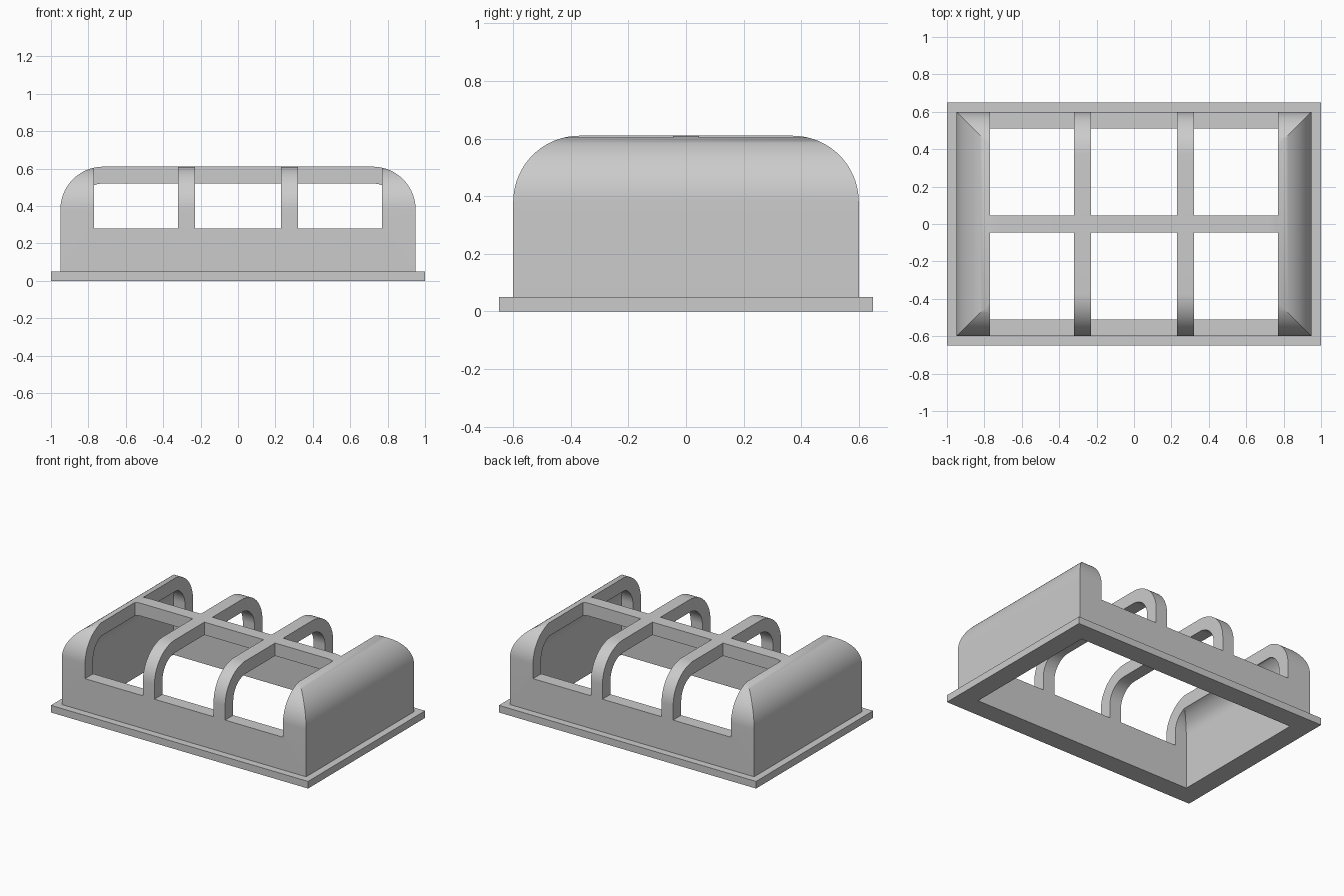
import bpy, bmesh
from math import sin, cos, pi, radians

cube = bpy.data.objects.get("Cube")
if cube:
    bpy.data.objects.remove(cube, do_unlink=True)

HALF_X, HALF_Y, HEIGHT = 0.95, 0.6, 0.61   # outer body
WALL, RADIUS = 0.09, 0.23
SILL, BAR, WINDOW_END = 0.28, 0.045, 0.77  # BAR is half a bar's width
RIB_X = 0.275
STEPS = 20

grey = bpy.data.materials.new("light grey")
grey.use_nodes = True
colour = (0.6, 0.6, 0.6, 1)
grey.diffuse_color = colour
grey.node_tree.nodes["Principled BSDF"].inputs["Base Color"].default_value = colour


def make_object(name, bm):
    bmesh.ops.recalc_face_normals(bm, faces=bm.faces)
    mesh = bpy.data.meshes.new(name)
    bm.to_mesh(mesh)
    bm.free()
    mesh.materials.append(grey)
    obj = bpy.data.objects.new(name, mesh)
    bpy.context.collection.objects.link(obj)
    return obj


def shoulder(height, radius):
    """Quarter-round profile as (inset, z) pairs."""
    angles = [pi / 2 * i / STEPS for i in range(STEPS + 1)]
    return [(radius * (1 - cos(a)), height - radius + radius * sin(a)) for a in angles]


def rectangle_loft(name, half_x, half_y, profile):
    """Stack of rectangles, each inset from the base size, with mitred corners."""
    bm = bmesh.new()
    rings = []
    for inset, z in profile:
        x, y = half_x - inset, half_y - inset
        rings.append([bm.verts.new((sx * x, sy * y, z))
                      for sx, sy in ((-1, -1), (1, -1), (1, 1), (-1, 1))])
    for low, high in zip(rings, rings[1:]):
        for i in range(4):
            j = (i + 1) % 4
            bm.faces.new((low[i], low[j], high[j], high[i]))
    bm.faces.new(rings[0])
    bm.faces.new(rings[-1])
    return make_object(name, bm)


# Rounded cover with base flange
cover = rectangle_loft("window_cover", HALF_X, HALF_Y,
                       [(-0.05, 0), (-0.05, 0.05), (0, 0.05)] + shoulder(HEIGHT, RADIUS))

# Hollow interior, open at the bottom
cavity = rectangle_loft("cavity_cutter", HALF_X - WALL, HALF_Y - WALL,
                        [(0, -0.1)] + shoulder(HEIGHT - WALL, RADIUS - WALL))

# Six wraparound windows that leave the ribs and the ridge bar
bm = bmesh.new()
spans = [(-WINDOW_END, -RIB_X - BAR), (-RIB_X + BAR, RIB_X - BAR), (RIB_X + BAR, WINDOW_END)]
for x0, x1 in spans:
    for side in (-1, 1):
        box = bmesh.ops.create_cube(bm, size=1)["verts"]
        bmesh.ops.scale(bm, vec=(x1 - x0, 1 - BAR, 1), verts=box)
        bmesh.ops.translate(bm, vec=((x0 + x1) / 2, side * (1 + BAR) / 2, SILL + 0.5), verts=box)
windows = make_object("window_cutter", bm)

for cutter in (cavity, windows):
    cutter.hide_render = True
    mod = cover.modifiers.new(cutter.name, "BOOLEAN")
    mod.operation = "DIFFERENCE"
    mod.solver = "EXACT"
    mod.object = cutter

# Bake the cuts and drop the cutters
graph = bpy.context.evaluated_depsgraph_get()
baked = bpy.data.meshes.new_from_object(cover.evaluated_get(graph))
cover.modifiers.clear()
cover.data = baked
for cutter in (cavity, windows):
    bpy.data.objects.remove(cutter, do_unlink=True)

bpy.ops.object.select_all(action="DESELECT")
cover.select_set(True)
bpy.context.view_layer.objects.active = cover
bpy.ops.object.shade_smooth_by_angle(angle=radians(30))
